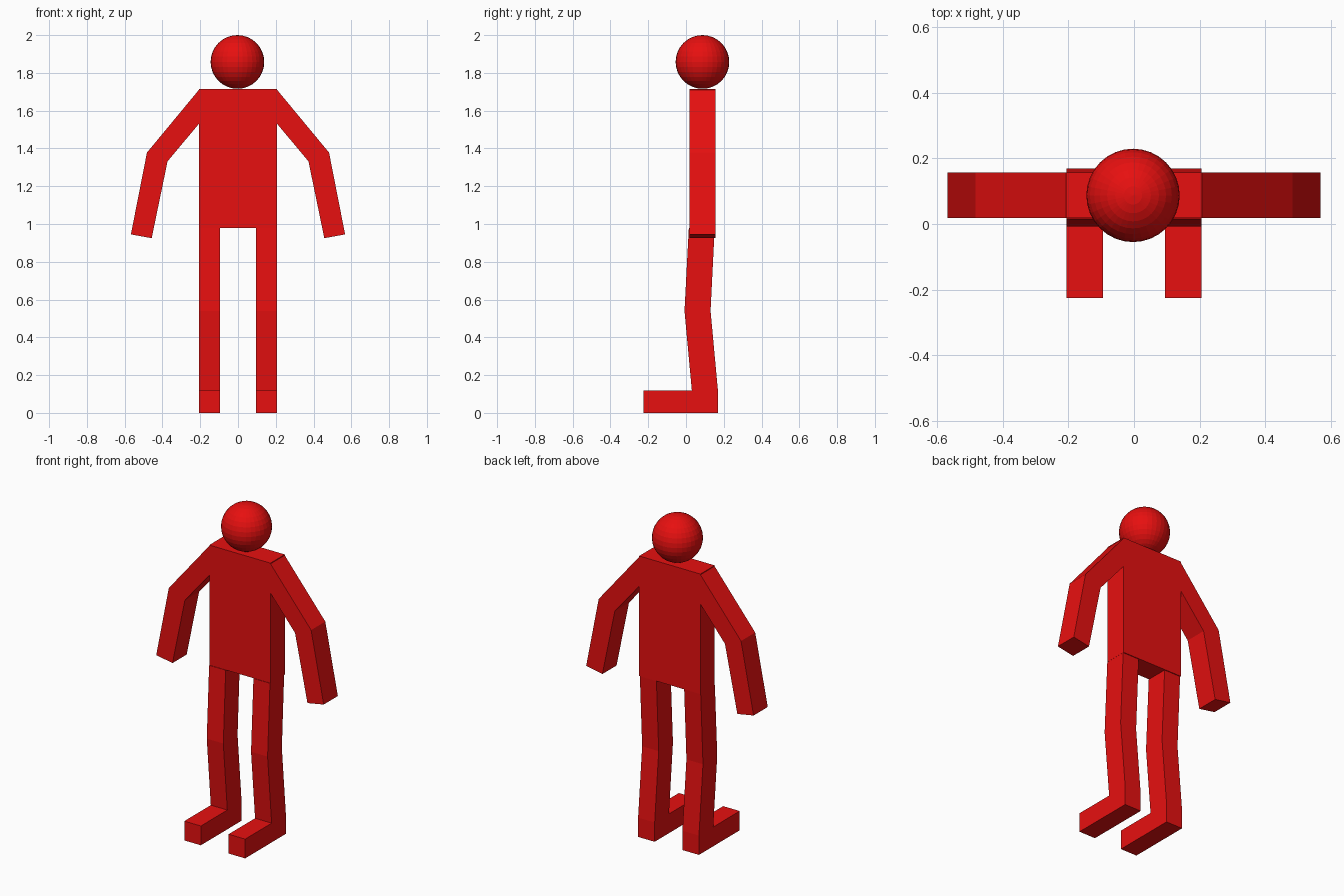
import bpy, bmesh
from mathutils import Vector

if "Cube" in bpy.data.objects:
    bpy.data.objects.remove(bpy.data.objects["Cube"])

red = bpy.data.materials.new("red")
red.diffuse_color = (0.8, 0.005, 0.005, 1)
red.use_nodes = True
red.node_tree.nodes["Principled BSDF"].inputs["Base Color"].default_value = red.diffuse_color


def finish(name, bm):
    bmesh.ops.recalc_face_normals(bm, faces=bm.faces)
    mesh = bpy.data.meshes.new(name)
    bm.to_mesh(mesh)
    bm.free()
    mesh.materials.append(red)
    obj = bpy.data.objects.new(name, mesh)
    bpy.context.collection.objects.link(obj)
    return obj


def slab(name, points, quads, depth, side=1):
    """Extrude a sheet of quads along depth, then flip in x for the other side."""
    bm = bmesh.new()
    verts = [bm.verts.new(p) for p in points]
    for q in quads:
        bm.faces.new([verts[i] for i in q])
    new = bmesh.ops.extrude_face_region(bm, geom=bm.faces[:], use_keep_orig=True)
    moved = [v for v in new["geom"] if isinstance(v, bmesh.types.BMVert)]
    bmesh.ops.translate(bm, verts=moved, vec=Vector(depth))
    for v in bm.verts:
        v.co.x *= side
    return finish(name, bm)


# Torso
Y0, Y1 = 0.018, 0.157
torso = [(-0.207, Y0, 0.98), (0.207, Y0, 0.98), (0.207, Y0, 1.715), (-0.207, Y0, 1.715)]
slab("torso", torso, [(0, 1, 2, 3)], (0, Y1 - Y0, 0))

# Arm outline: shoulder, elbow, hand (outer and inner points)
arm = [(0.203, 1.715), (0.203, 1.535), (0.482, 1.378), (0.373, 1.332), (0.567, 0.945), (0.457, 0.925)]
# Leg outline: hip, knee, ankle, sole, toe (front and back points)
leg = [(0.015, 0.98), (0.152, 0.98), (-0.008, 0.54), (0.13, 0.54), (0.031, 0.118), (0.169, 0.118),
       (0.031, 0), (0.169, 0), (-0.225, 0.118), (-0.225, 0)]

for label, side in (("right", 1), ("left", -1)):
    slab(label + "_arm", [(x, Y0 + 0.001, z) for x, z in arm],
         [(0, 1, 3, 2), (2, 3, 5, 4)], (0, Y1 - Y0 - 0.002, 0), side)
    slab(label + "_leg", [(0.094, y, z) for y, z in leg],
         [(0, 1, 3, 2), (2, 3, 5, 4), (4, 5, 7, 6), (8, 4, 6, 9)], (0.112, 0, 0), side)

# Head
bm = bmesh.new()
bmesh.ops.create_uvsphere(bm, u_segments=32, v_segments=16, radius=0.142)
head = finish("head", bm)
head.location = (-0.003, 0.087, 1.858)
